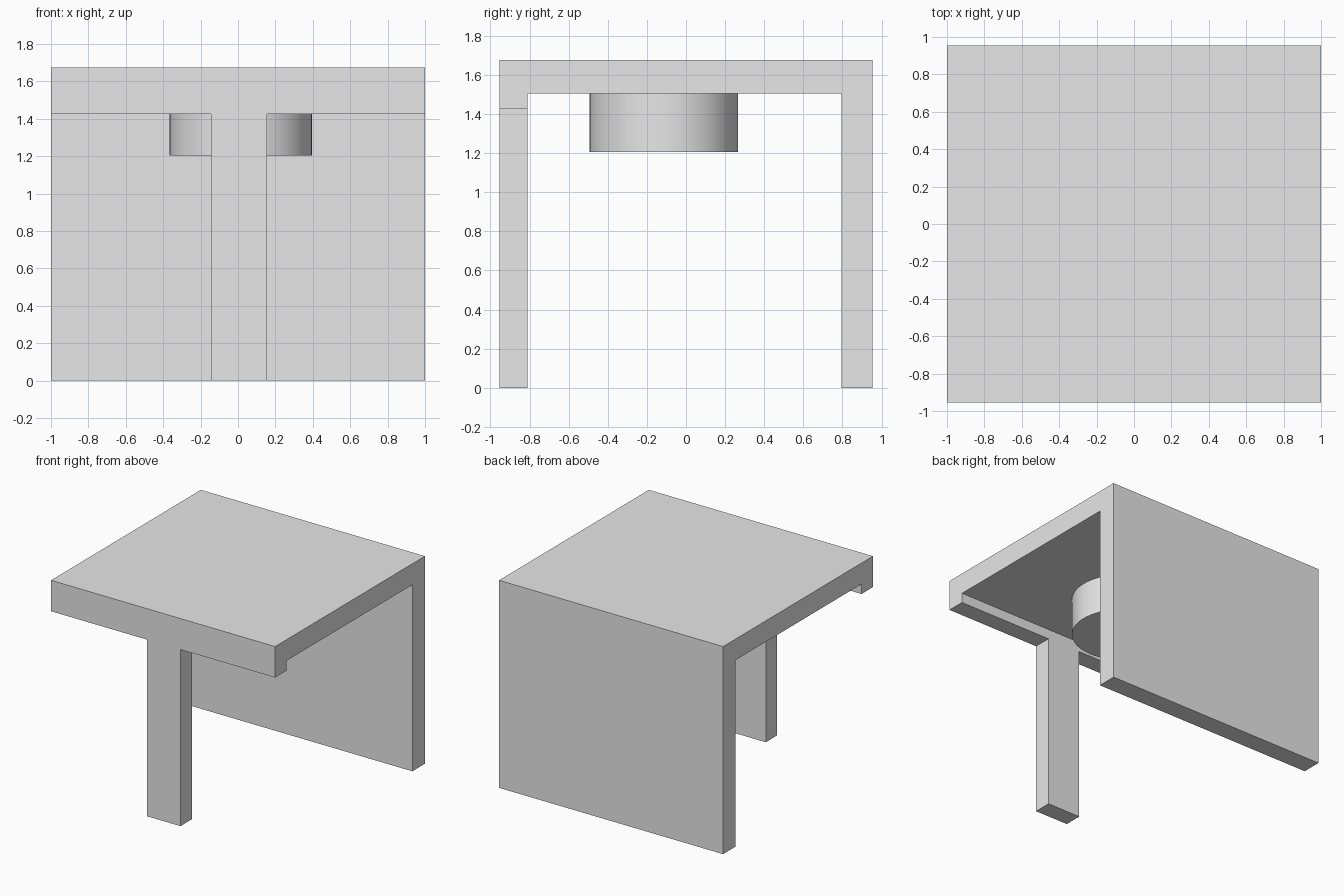
import bpy
import bmesh

cube = bpy.data.objects.get("Cube")
if cube:
    bpy.data.objects.remove(cube, do_unlink=True)

grey = bpy.data.materials.new("light_grey")
grey.use_nodes = True
grey.diffuse_color = (0.8, 0.8, 0.8, 1)
grey.node_tree.nodes["Principled BSDF"].inputs["Base Color"].default_value = (0.8, 0.8, 0.8, 1)

# Shared heights and depths
FRONT, FRONT_IN, BACK_IN, BACK = -0.955, -0.81, 0.795, 0.955
TOP, UNDERSIDE, LIP = 1.675, 1.505, 1.425


def extrude_x(name, profile, x0, x1):
    """Extrude a (y, z) outline along x."""
    bm = bmesh.new()
    face = bm.faces.new([bm.verts.new((x0, y, z)) for y, z in profile])
    result = bmesh.ops.extrude_face_region(bm, geom=[face])
    verts = [v for v in result["geom"] if isinstance(v, bmesh.types.BMVert)]
    bmesh.ops.translate(bm, verts=verts, vec=(x1 - x0, 0, 0))
    bmesh.ops.recalc_face_normals(bm, faces=bm.faces)
    mesh = bpy.data.meshes.new(name)
    bm.to_mesh(mesh)
    bm.free()
    mesh.materials.append(grey)
    obj = bpy.data.objects.new(name, mesh)
    bpy.context.collection.objects.link(obj)
    return obj


# Top slab, back panel and front lip in one outline
extrude_x("table_top_and_back", [
    (FRONT, LIP), (FRONT_IN, LIP), (FRONT_IN, UNDERSIDE), (BACK_IN, UNDERSIDE),
    (BACK_IN, 0), (BACK, 0), (BACK, TOP), (FRONT, TOP)], -1, 1)

# Single front leg, flush with the lip
extrude_x("front_leg", [
    (FRONT, 0), (FRONT_IN, 0), (FRONT_IN, LIP), (FRONT, LIP)], -0.145, 0.155)

# Round boss hanging under the top
BOSS_BOTTOM = 1.205
bpy.ops.mesh.primitive_cylinder_add(
    vertices=64, radius=0.38, depth=UNDERSIDE - BOSS_BOTTOM,
    location=(0.015, -0.113, (UNDERSIDE + BOSS_BOTTOM) / 2))
boss = bpy.context.object
boss.name = "round_boss"
boss.data.materials.append(grey)
bpy.ops.object.shade_smooth_by_angle()
